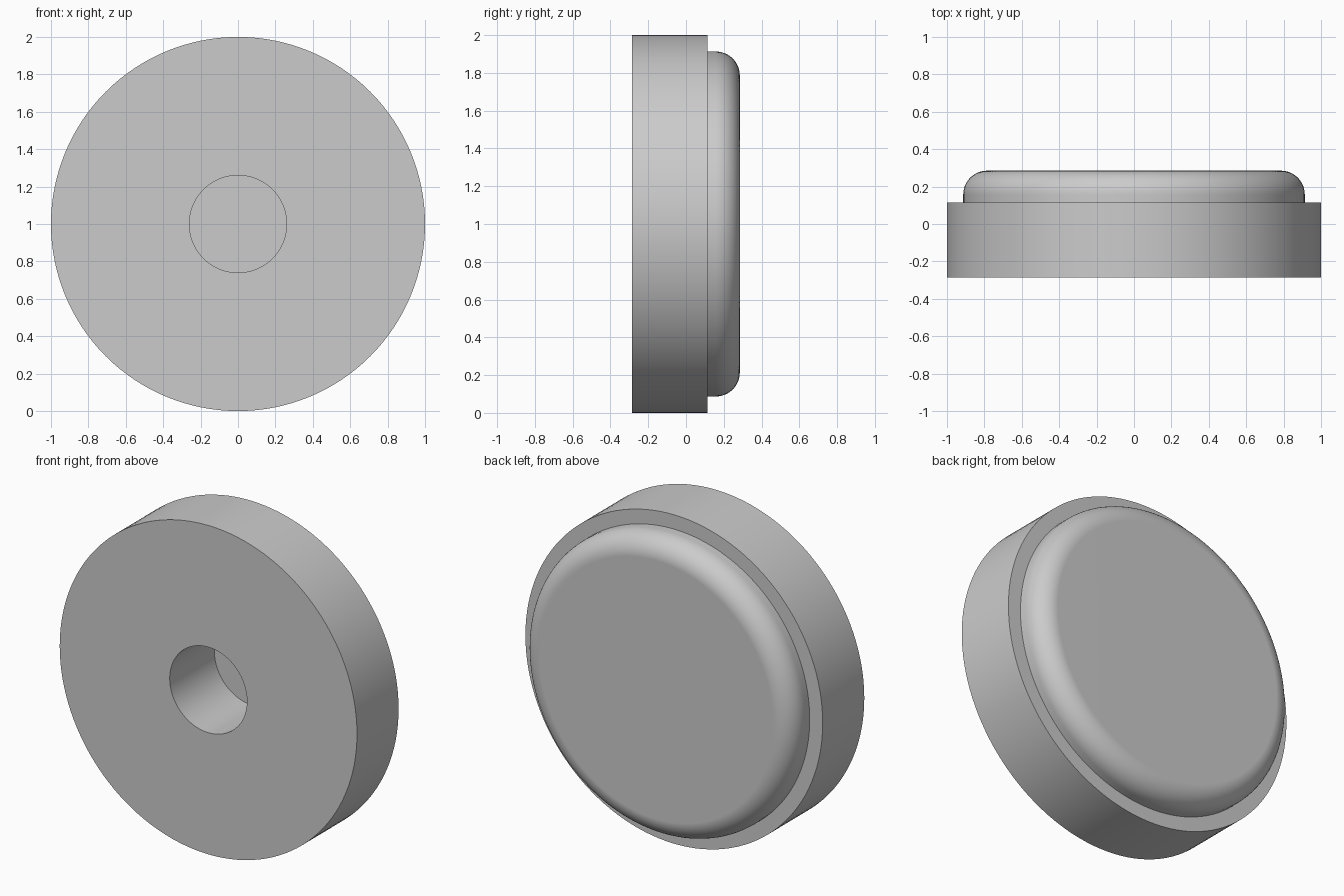
import bpy
import bmesh
import math
from mathutils import Vector

cube = bpy.data.objects.get("Cube")
if cube:
    bpy.data.objects.remove(cube, do_unlink=True)

# Main dimensions
RIM, CAP, BORE = 1.0, 0.913, 0.26
FRONT, STEP, BACK = -0.285, 0.115, 0.285
BORE_DEPTH, FILLET = 0.43, 0.127
CENTRE_Z, SEGMENTS, FILLET_STEPS = 1.0, 128, 12

grey = bpy.data.materials.new("plain grey")
grey.use_nodes = True
colour = (0.6, 0.6, 0.6, 1)
grey.diffuse_color = colour
grey.node_tree.nodes["Principled BSDF"].inputs["Base Color"].default_value = colour


def lathe(name, profile, material):
    """Revolve (radius, y) points about the y axis through the centre."""
    bm = bmesh.new()
    verts = [bm.verts.new((r, y, 0)) for r, y in profile]
    edges = [bm.edges.new(pair) for pair in zip(verts, verts[1:])]
    bmesh.ops.spin(bm, geom=verts + edges, cent=(0, 0, 0), axis=(0, 1, 0),
                   angle=math.tau, steps=SEGMENTS)
    bmesh.ops.remove_doubles(bm, verts=bm.verts, dist=1e-4)
    bmesh.ops.translate(bm, verts=bm.verts, vec=Vector((0, 0, CENTRE_Z)))
    bmesh.ops.recalc_face_normals(bm, faces=bm.faces)
    mesh = bpy.data.meshes.new(name)
    bm.to_mesh(mesh)
    bm.free()
    mesh.materials.append(material)
    obj = bpy.data.objects.new(name, mesh)
    bpy.context.collection.objects.link(obj)
    bpy.ops.object.select_all(action="DESELECT")
    obj.select_set(True)
    bpy.context.view_layer.objects.active = obj
    bpy.ops.object.shade_smooth_by_angle(angle=math.radians(30))
    # Keep the flat faces flat where they meet the rounded edge
    obj.modifiers.new("flat_face_normals", "WEIGHTED_NORMAL").keep_sharp = True
    return obj


# Blind bore, thick disc, then the smaller raised cap with a rounded edge
floor = FRONT + BORE_DEPTH
profile = [(0, floor), (BORE, floor), (BORE, FRONT), (RIM, FRONT),
           (RIM, STEP), (CAP, STEP)]
for i in range(FILLET_STEPS + 1):
    a = math.pi / 2 * i / FILLET_STEPS
    profile.append((CAP - FILLET + FILLET * math.cos(a),
                    BACK - FILLET + FILLET * math.sin(a)))
profile.append((0, BACK))

lathe("stepped_disc", profile, grey)
